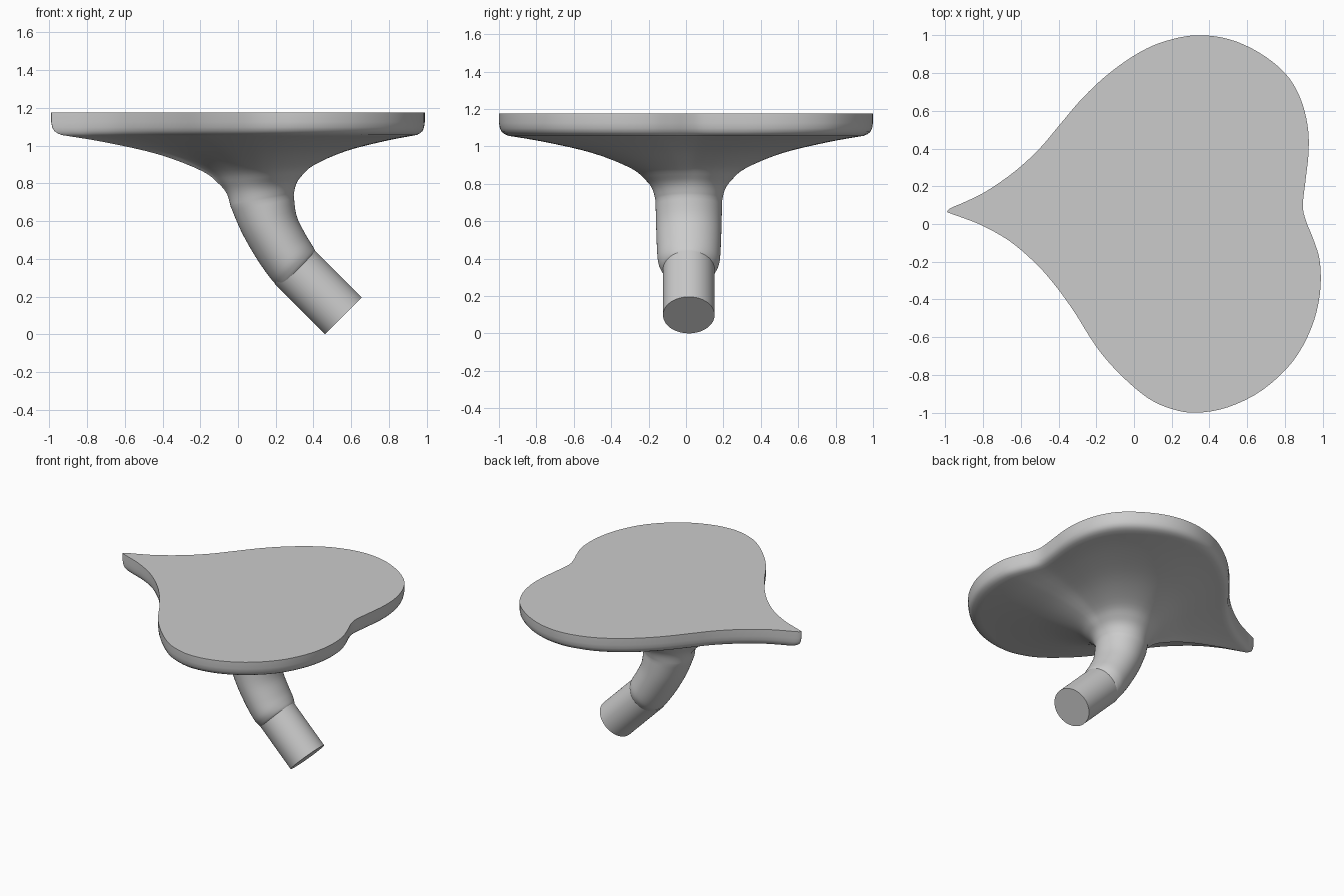
import bpy, bmesh, math
from mathutils import Vector

cube = bpy.data.objects.get("Cube")
if cube:
    bpy.data.objects.remove(cube, do_unlink=True)

grey = bpy.data.materials.new("neutral grey")
grey.use_nodes = True
GREY = (0.6, 0.6, 0.6, 1)
grey.diffuse_color = GREY
grey.node_tree.nodes["Principled BSDF"].inputs["Base Color"].default_value = GREY

AXIS_Y = 0.015
CENTRE = Vector((0.13, AXIS_Y))


def spline(points, steps, closed=False):
    """Catmull-Rom curve through points of any dimension."""
    pts = [Vector(p) for p in points]
    n = len(pts)
    pick = (lambda i: pts[i % n]) if closed else (lambda i: pts[max(0, min(n - 1, i))])
    out = []
    for i in range(n if closed else n - 1):
        a, b, c, d = (pick(i + k) for k in (-1, 0, 1, 2))
        for s in range(steps):
            t = s / steps
            out.append(b + (c - a) * (t / 2) + (a * 2 - b * 5 + c * 4 - d) * (t * t / 2)
                       + (b * 3 - a - c * 3 + d) * (t ** 3 / 2))
    if not closed:
        out.append(pts[-1])
    return out


def finish(obj, name):
    obj.name = name
    obj.data.materials.clear()
    obj.data.materials.append(grey)
    bpy.ops.object.select_all(action="DESELECT")
    bpy.context.view_layer.objects.active = obj
    obj.select_set(True)
    bpy.ops.object.shade_smooth_by_angle(angle=math.radians(40))


# Heart-shaped rim outline, counter-clockwise from the tip
outline = spline([
    (-.99, .065), (-.97, .055), (-.9, .03), (-.8, -.01), (-.66, -.09), (-.53, -.2),
    (-.43, -.31), (-.32, -.46), (-.2, -.65), (-.08, -.79), (.07, -.92), (.2, -.98),
    (.33, -1), (.5, -.97), (.68, -.88), (.84, -.73), (.94, -.55), (.985, -.37),
    (.985, -.2), (.95, -.08), (.91, .02), (.895, .1), (.91, .24), (.925, .38),
    (.92, .52), (.88, .67), (.8, .8), (.66, .91), (.5, .98), (.33, 1), (.17, .97),
    (.03, .91), (-.13, .8), (-.27, .67), (-.39, .53), (-.5, .4), (-.63, .28),
    (-.78, .175), (-.9, .115), (-.97, .085)], 4, closed=True)
angles = [math.atan2(p.y - CENTRE.y, p.x - CENTRE.x) for p in outline]

# Stem sections: low-x edge (x, z), high-x edge (x, z), half depth
stem = spline([
    (.222, .245, .41, .435, .136), (.205, .262, .405, .452, .15),
    (.17, .3, .387, .482, .165), (.1, .4, .355, .535, .171),
    (.02, .54, .31, .63, .175), (-.04, .68, .295, .74, .178)], 4)


def stem_ring(section):
    lx, lz, rx, rz, depth = section
    mid = Vector(((lx + rx) / 2, AXIS_Y, (lz + rz) / 2))
    half = Vector(((rx - lx) / 2, 0, (rz - lz) / 2))
    return [mid + half * math.cos(a) + Vector((0, depth * math.sin(a), 0)) for a in angles]


rings = [stem_ring(s) for s in stem]
neck = rings[-1]

# Flare from the neck to the rim: share of reach, share of rise
UNDER = 1.06
flare = spline([(0, 0), (.02, .17), (.065, .31), (.16, .49), (.4, .72), (.7, .89), (.94, .99)], 4)
for u, g in flare[1:]:
    rings.append([Vector((s.x + (p.x - s.x) * u, s.y + (p.y - s.y) * u,
                          s.z + (UNDER - s.z) * g)) for s, p in zip(neck, outline)])

# Rounded lower edge and upright rim
for u, z in ((.965, 1.066), (.983, 1.078), (.994, 1.097), (1, 1.125), (1, 1.175)):
    rings.append([Vector((s.x + (p.x - s.x) * u, s.y + (p.y - s.y) * u, z))
                  for s, p in zip(neck, outline)])

# Loft the sections into one closed body
bm = bmesh.new()
loops = [[bm.verts.new(co) for co in ring] for ring in rings]
count = len(outline)
for low, high in zip(loops, loops[1:]):
    for i in range(count):
        j = (i + 1) % count
        bm.faces.new((low[i], low[j], high[j], high[i]))
bm.faces.new(loops[-1])
bm.faces.new(loops[0][::-1])
bmesh.ops.recalc_face_normals(bm, faces=bm.faces)
mesh = bpy.data.meshes.new("flared_body")
bm.to_mesh(mesh)
bm.free()
body = bpy.data.objects.new("flared_body", mesh)
bpy.context.collection.objects.link(body)
finish(body, "flared_body")

# Straight round peg at the foot of the stem
top, foot = Vector((.29, AXIS_Y, .366)), Vector((.558, AXIS_Y, .098))
bpy.ops.mesh.primitive_cylinder_add(vertices=64, radius=.138, depth=(foot - top).length,
                                    location=(top + foot) / 2)
peg = bpy.context.object
peg.rotation_euler = (foot - top).to_track_quat("Z", "Y").to_euler()
finish(peg, "stem_peg")
